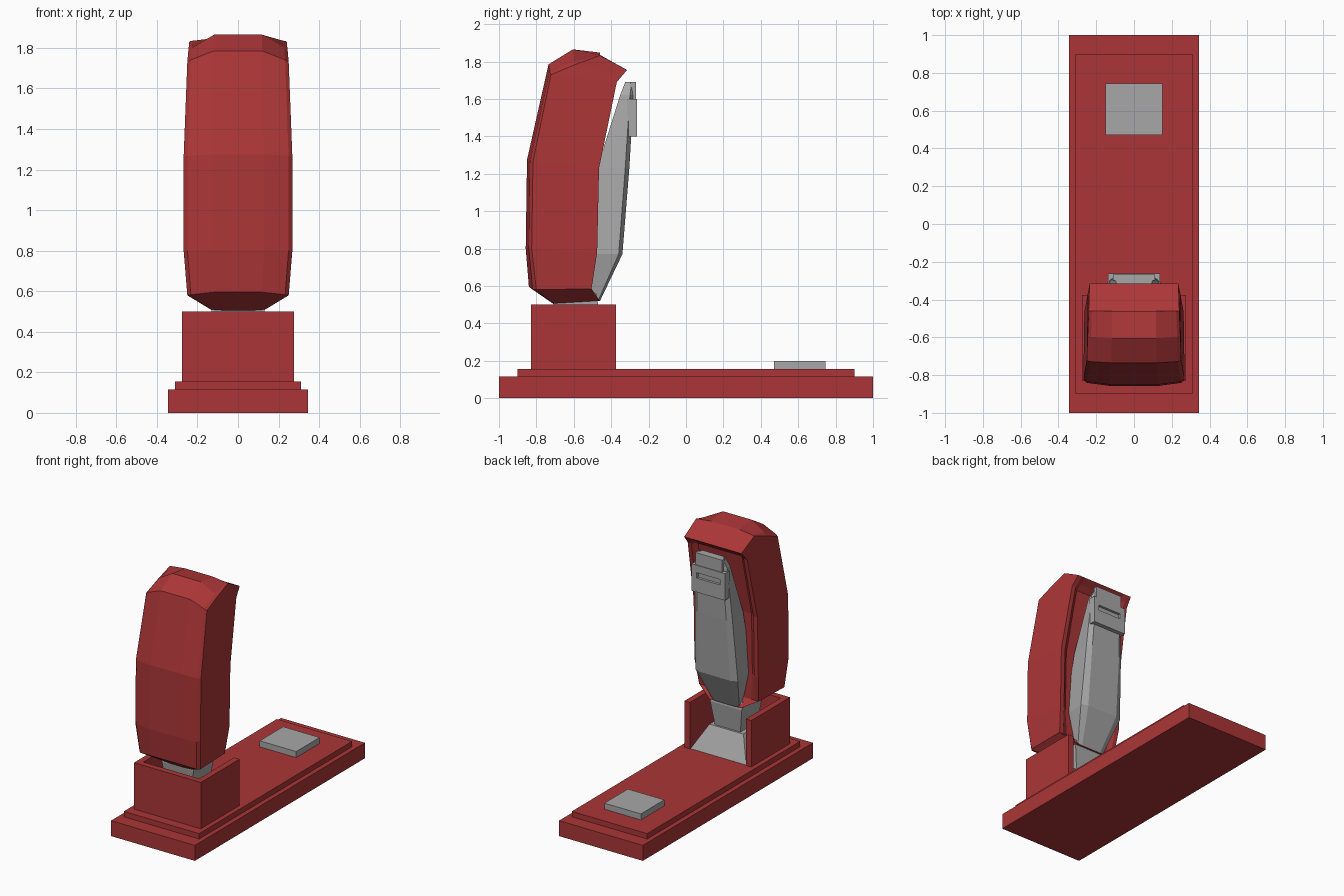
import bpy, bmesh

if "Cube" in bpy.data.objects:
    bpy.data.objects.remove(bpy.data.objects["Cube"])


def material(name, colour):
    m = bpy.data.materials.new(name)
    m.diffuse_color = (*colour, 1)
    m.use_nodes = True
    m.node_tree.nodes["Principled BSDF"].inputs["Base Color"].default_value = m.diffuse_color
    return m


red = material("red plastic", (0.41, 0.036, 0.038))
grey = material("grey metal", (0.39, 0.39, 0.39))


def finish(name, bm, mat):
    bmesh.ops.recalc_face_normals(bm, faces=bm.faces)
    me = bpy.data.meshes.new(name)
    bm.to_mesh(me)
    bm.free()
    me.materials.append(mat)
    ob = bpy.data.objects.new(name, me)
    bpy.context.collection.objects.link(ob)
    return ob


def loft(name, half_rings, mat):
    """Skin a stack of cross-sections; each is the +x half, mirrored here."""
    bm = bmesh.new()
    rings = []
    for half in half_rings:
        pts = half + [(-x, y, z) for x, y, z in reversed(half)]
        rings.append([bm.verts.new(p) for p in pts])
    n = len(rings[0])
    for a, b in zip(rings, rings[1:]):
        for i in range(n):
            j = (i + 1) % n
            bm.faces.new((a[i], a[j], b[j], b[i]))
    bm.faces.new(rings[0])
    bm.faces.new(rings[-1])
    return finish(name, bm, mat)


def box(name, hx, y0, y1, z0, z1, mat):
    return loft(name, [[(hx, y0, z), (hx, y1, z)] for z in (z0, z1)], mat)


# Stepped base and striking plate
box("base", 0.345, -1, 1, 0, 0.115, red)
box("base_step", 0.31, -0.9, 0.9, 0.115, 0.155, red)
box("striking_plate", 0.15, 0.47, 0.745, 0.155, 0.2, grey)

# U-shaped hinge bracket, open to the back
bm = bmesh.new()
outline = [(-.275, -.375), (-.275, -.83), (.275, -.83), (.275, -.375),
           (.23, -.375), (.23, -.785), (-.23, -.785), (-.23, -.375)]
low = bm.faces.new([bm.verts.new((x, y, 0.155)) for x, y in outline])
ext = bmesh.ops.extrude_face_region(bm, geom=[low])
for v in ext["geom"]:
    if isinstance(v, bmesh.types.BMVert):
        v.co.z = 0.5
finish("hinge_bracket", bm, red)

# Tapered pedestal and the neck flaring up from it
loft("hinge_pedestal", [[(hx, y0, z), (hx, y1, z)] for hx, y0, y1, z in
     [(.23, -.785, -.38, .155), (.14, -.72, -.475, .325)]], grey)
loft("hinge_neck", [[(hx, y0, z), (hx, y1, z)] for hx, y0, y1, z in
     [(.105, -.69, -.49, .325), (.13, -.71, -.47, .5), (.13, -.70, -.48, .56)]], grey)

# Faceted cover: width, front (y,z), side edge (y,z), back edge (y,z), recess
rows = [
    (.13, (-.71, .505), (-.70, .507), (-.46, .52), 0),
    (.25, (-.84, .595), (-.80, .58), (-.505, .585), 0),
    (.268, (-.857, .80), (-.825, .80), (-.475, .78), .03),
    (.268, (-.85, 1.275), (-.818, 1.265), (-.465, 1.23), .03),
    (.25, (-.735, 1.785), (-.722, 1.73), (-.37, 1.69), .03),
    (.245, (-.605, 1.865), (-.59, 1.785), (-.345, 1.72), .02),
    (.24, (-.46, 1.848), (-.46, 1.832), (-.315, 1.755), 0),
]
rings = []
for w, f, s, b, r in rows:
    rings.append([(.48 * w, *f), (.93 * w, (f[0] + s[0]) / 2, s[1] + (f[1] - s[1]) * .2),
                  (w, *s), (.98 * w, *b), (.86 * w, *b), (.72 * w, b[0] - r, b[1])])
loft("cover", rings, red)

# Magazine arm: z, front y, side y, back y, side width, back width
arm = [
    (.52, -.55, -.47, -.46, .11, .08),
    (.77, -.55, -.36, -.34, .175, .125),
    (1.23, -.475, -.325, -.303, .155, .12),
    (1.62, -.352, -.30, -.28, .13, .105),
    (1.69, -.325, -.29, -.275, .10, .085),
]
loft("magazine_arm", [[(ws * .9, f, z), (ws, s, z), (wb, b, z)]
                      for z, f, s, b, ws, wb in arm], grey)

# Slotted nose tab with a lip above it
tab = box("nose_tab", 0.137, -.315, -.262, 1.4, 1.6, grey)
slot = box("slot_cutter", 0.095, -.28, -.2, 1.505, 1.545, grey)
slot.hide_render = True
slot.hide_viewport = True
cut = tab.modifiers.new("slot", "BOOLEAN")
cut.operation = "DIFFERENCE"
cut.solver = "EXACT"
cut.object = slot
box("nose_lip", 0.11, -.30, -.268, 1.6, 1.69, grey)
